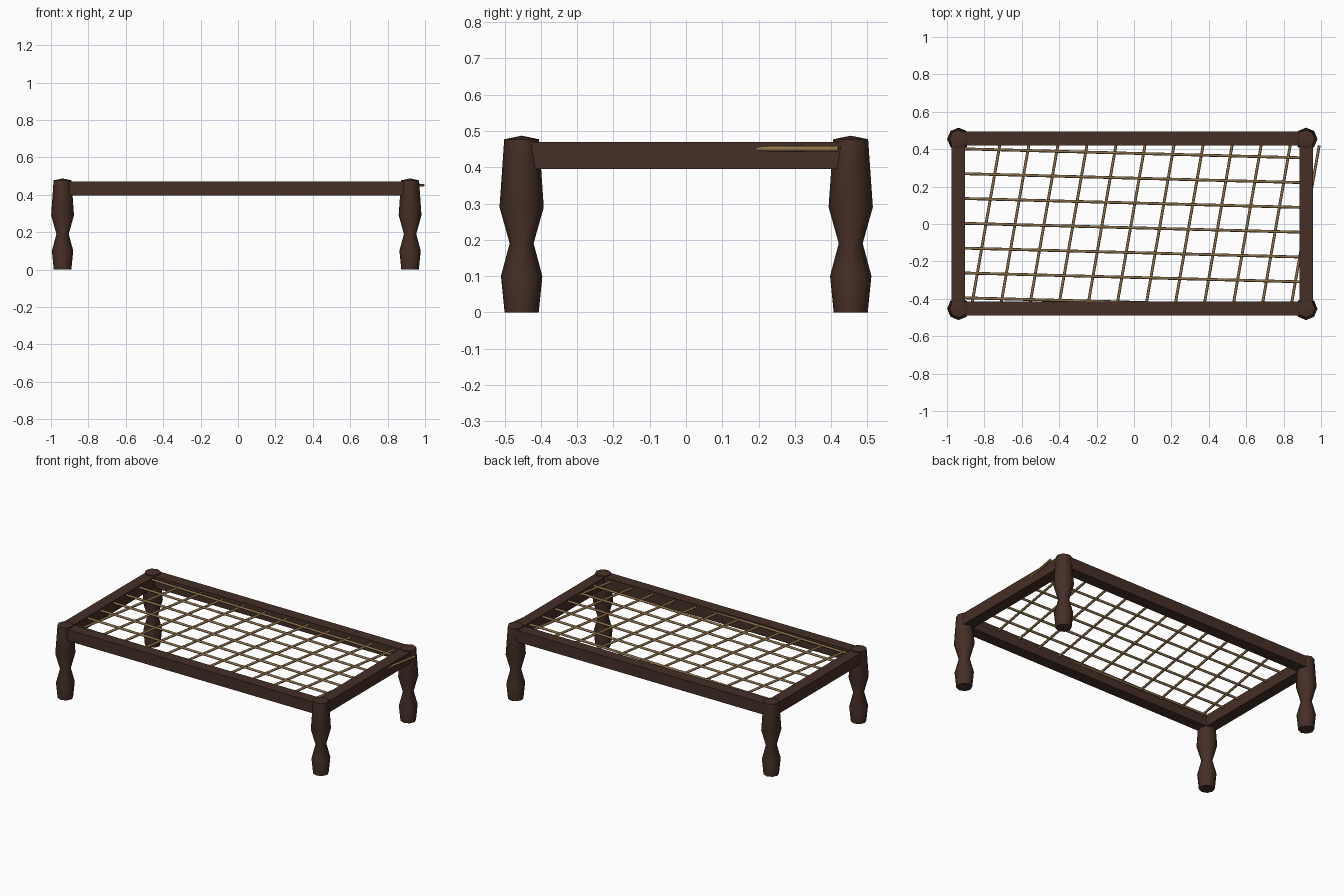
import bpy
import bmesh
import math
from mathutils import Vector

if "Cube" in bpy.data.objects:
    bpy.data.objects.remove(bpy.data.objects["Cube"])


def material(name, rgb):
    m = bpy.data.materials.new(name)
    m.diffuse_color = (*rgb, 1)
    m.use_nodes = True
    m.node_tree.nodes["Principled BSDF"].inputs["Base Color"].default_value = m.diffuse_color
    return m


WOOD = material("dark_wood", (0.060, 0.028, 0.019))
ROPE = material("tan_rope", (0.27, 0.17, 0.072))


def make_object(name, bm, mat, smooth_angle=None):
    bmesh.ops.recalc_face_normals(bm, faces=bm.faces)
    mesh = bpy.data.meshes.new(name)
    bm.to_mesh(mesh)
    bm.free()
    mesh.materials.append(mat)
    ob = bpy.data.objects.new(name, mesh)
    bpy.context.collection.objects.link(ob)
    if smooth_angle:
        bpy.ops.object.select_all(action='DESELECT')
        ob.select_set(True)
        bpy.context.view_layer.objects.active = ob
        bpy.ops.object.shade_smooth_by_angle(angle=math.radians(smooth_angle))
    return ob


# Turned leg: eight-sided lathe with a shallow pointed cap
LEG_PROFILE = [(0.047, 0.0), (0.057, 0.10), (0.033, 0.19),
               (0.061, 0.29), (0.048, 0.477)]


def leg(name, x, y, sides=8):
    bm = bmesh.new()
    rings = []
    for r, z in LEG_PROFILE:
        rings.append([bm.verts.new((x + r * math.cos(2 * math.pi * i / sides),
                                    y + r * math.sin(2 * math.pi * i / sides), z))
                      for i in range(sides)])
    tip = bm.verts.new((x, y, 0.487))
    bm.faces.new(rings[0])
    for i in range(sides):
        j = (i + 1) % sides
        for a, b in zip(rings, rings[1:]):
            bm.faces.new((a[i], a[j], b[j], b[i]))
        bm.faces.new((rings[-1][i], rings[-1][j], tip))
    make_object(name, bm, WOOD, 50)


# Straight frame rail given by its corner limits
def rail(name, x0, x1, y0, y1, z0=0.395, z1=0.47):
    bm = bmesh.new()
    bmesh.ops.create_cube(bm, size=1)
    for v in bm.verts:
        v.co = ((x0 + x1) / 2 + v.co.x * (x1 - x0),
                (y0 + y1) / 2 + v.co.y * (y1 - y0),
                (z0 + z1) / 2 + v.co.z * (z1 - z0))
    make_object(name, bm, WOOD)


# Set of straight ropes, each a thin capped tube between two points
def ropes(name, segments, radius=0.0075, sides=8):
    bm = bmesh.new()
    for a, b in segments:
        a, b = Vector(a), Vector(b)
        d = (b - a).normalized()
        side = d.cross(Vector((0, 0, 1))).normalized()
        up = side.cross(d)
        ring = []
        for p in (a, b):
            ring.append([bm.verts.new(p + radius * (
                side * math.cos(2 * math.pi * i / sides)
                + up * math.sin(2 * math.pi * i / sides))) for i in range(sides)])
        for i in range(sides):
            j = (i + 1) % sides
            bm.faces.new((ring[0][i], ring[0][j], ring[1][j], ring[1][i]))
        for r in ring:
            bm.faces.new(r)
    make_object(name, bm, ROPE, 50)


# Legs
for xn, x in (("left", -0.938), ("right", 0.920)):
    for yn, y in (("front", -0.453), ("back", 0.454)):
        leg(f"{yn}_{xn}_leg", x, y)

# Frame
rail("front_rail", -0.938, 0.920, -0.488, -0.414)
rail("back_rail", -0.938, 0.920, 0.420, 0.494)
rail("left_rail", -0.977, -0.903, -0.453, 0.454)
rail("right_rail", 0.884, 0.958, -0.453, 0.454)

# Woven bed ropes; the last cross rope runs out through the right rail
ropes("long_ropes", [((-0.92, 0.402 - 0.1327 * i, 0.455),
                      (0.90, 0.354 - 0.1327 * i, 0.455)) for i in range(7)])
ropes("cross_ropes", [((-0.718 + 0.1553 * i, 0.42, 0.451),
                       (-0.865 + 0.1553 * i, -0.42, 0.451)) for i in range(12)])
